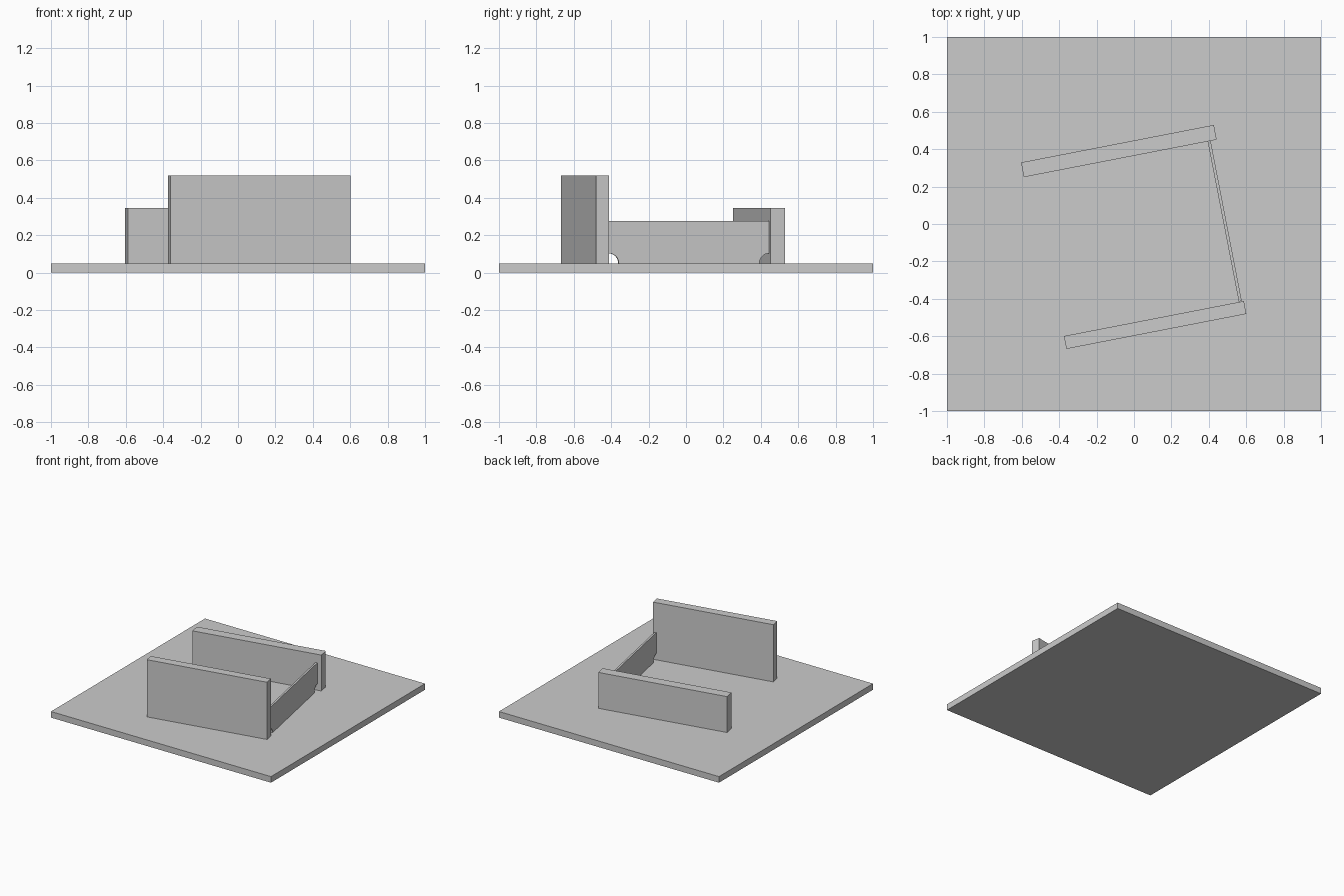
import bpy, bmesh
from math import sin, cos, pi, radians
from mathutils import Matrix

if "Cube" in bpy.data.objects:
    bpy.data.objects.remove(bpy.data.objects["Cube"], do_unlink=True)

GREY = (0.6, 0.6, 0.6, 1)
grey = bpy.data.materials.new("plain_grey")
grey.use_nodes = True
grey.diffuse_color = GREY
grey.node_tree.nodes["Principled BSDF"].inputs["Base Color"].default_value = GREY

BASE_TOP = 0.05
TURN = radians(11)  # the walls sit turned on the base


def panel(name, profile, thickness, center, angle, z):
    """Upright slab: a (length, height) outline extruded through its thickness."""
    bm = bmesh.new()
    face = bm.faces.new([bm.verts.new((u, -thickness / 2, h)) for u, h in profile])
    new = bmesh.ops.extrude_face_region(bm, geom=[face])["geom"]
    bmesh.ops.translate(bm, vec=(0, thickness, 0),
                        verts=[v for v in new if isinstance(v, bmesh.types.BMVert)])
    bmesh.ops.recalc_face_normals(bm, faces=bm.faces)
    bm.transform(Matrix.Translation((*center, z)) @ Matrix.Rotation(angle, 4, 'Z'))
    mesh = bpy.data.meshes.new(name)
    bm.to_mesh(mesh)
    bm.free()
    mesh.materials.append(grey)
    obj = bpy.data.objects.new(name, mesh)
    bpy.context.collection.objects.link(obj)
    return obj


def rectangle(length, height):
    a = length / 2
    return [(-a, 0), (a, 0), (a, height), (-a, height)]


def notched(length, height, radius, steps=12):
    """Rectangle with a quarter-round notch in both lower corners."""
    a = length / 2
    arc = [(radius * cos(i * pi / 2 / steps), radius * sin(i * pi / 2 / steps))
           for i in range(steps + 1)]
    right = [(a - u, h) for u, h in arc]
    left = [(u - a, h) for u, h in reversed(arc)]
    return right + [(a, height), (-a, height)] + left


# Base plate and the two thick walls
panel("base_plate", rectangle(2, BASE_TOP), 2, (0, 0), 0, 0)
panel("back_wall", rectangle(1.05, 0.295), 0.08, (-0.081, 0.39), TURN, BASE_TOP)
panel("front_wall", rectangle(0.98, 0.47), 0.07, (0.113, -0.54), TURN, BASE_TOP)

# Thin cross panel joining the walls
panel("cross_panel", notched(0.872, 0.225, 0.053), 0.016, (0.485, 0.015),
      TURN + pi / 2, BASE_TOP)
